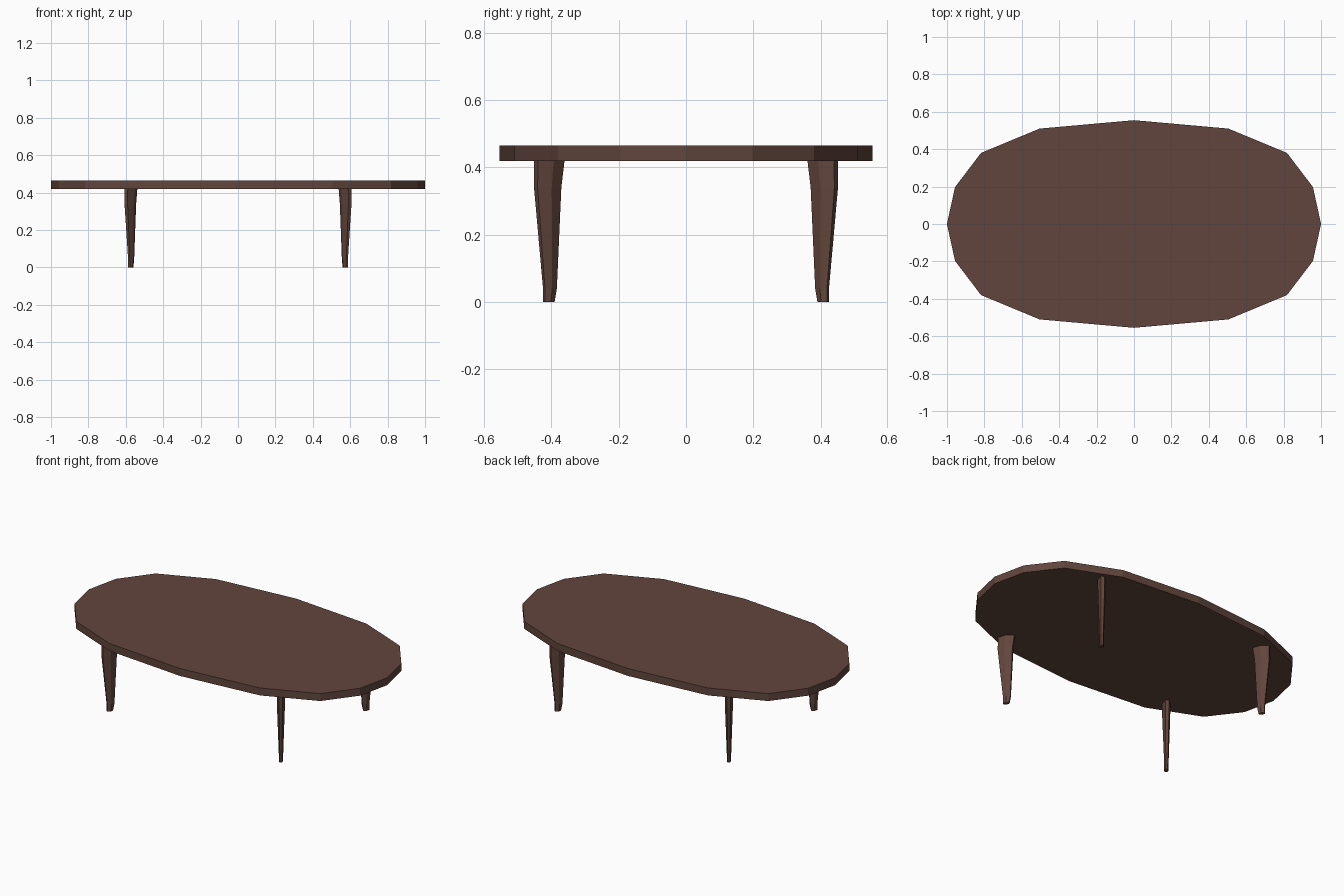
import bpy, bmesh, math

if "Cube" in bpy.data.objects:
    bpy.data.objects.remove(bpy.data.objects["Cube"])

wood = bpy.data.materials.new("dark_wood")
wood.diffuse_color = (0.12, 0.06, 0.045, 1)
wood.use_nodes = True
wood.node_tree.nodes["Principled BSDF"].inputs["Base Color"].default_value = wood.diffuse_color


def loft(name, rings):
    """Closed solid through a stack of matching rings."""
    bm = bmesh.new()
    loops = [[bm.verts.new(p) for p in ring] for ring in rings]
    for a, b in zip(loops, loops[1:]):
        for i in range(len(a)):
            j = (i + 1) % len(a)
            bm.faces.new((a[i], a[j], b[j], b[i]))
    bm.faces.new(loops[0])
    bm.faces.new(loops[-1])
    bmesh.ops.recalc_face_normals(bm, faces=bm.faces[:])
    mesh = bpy.data.meshes.new(name)
    bm.to_mesh(mesh)
    bm.free()
    mesh.materials.append(wood)
    obj = bpy.data.objects.new(name, mesh)
    bpy.context.collection.objects.link(obj)
    return obj


# Tabletop: sixteen-sided oval mirrored from one quadrant
quarter = [(1, 0), (0.957, 0.197), (0.818, 0.38), (0.505, 0.51), (0, 0.555)]
half = quarter + [(-x, y) for x, y in quarter[-2::-1]]
outline = half + [(x, -y) for x, y in half[-2:0:-1]]
loft("tabletop", [[(x, y, z) for x, y in outline] for z in (0.42, 0.465)])

# Legs: six-sided curved taper, turned to face outward
ANGLE = math.radians(57)
CU, SU = math.cos(ANGLE), math.sin(ANGLE)
# height, outward shift, half depth, half width
PROFILE = [(0, 0.001, 0.017, 0.012), (0.04, -0.003, 0.021, 0.012),
           (0.34, 0.005, 0.042, 0.022), (0.42, -0.001, 0.047, 0.023)]


def leg_ring(z, shift, d, w, sx, sy):
    section = [(d, -w * 0.45), (d, w * 0.45), (0, w),
               (-d, w * 0.45), (-d, -w * 0.45), (0, -w)]
    return [(sx * (0.573 + (u + shift) * CU - v * SU),
             sy * (0.407 + (u + shift) * SU + v * CU), z) for u, v in section]


for side, sx in (("left", -1), ("right", 1)):
    for end, sy in (("front", -1), ("back", 1)):
        loft(f"{end}_{side}_leg", [leg_ring(*p, sx, sy) for p in PROFILE])
